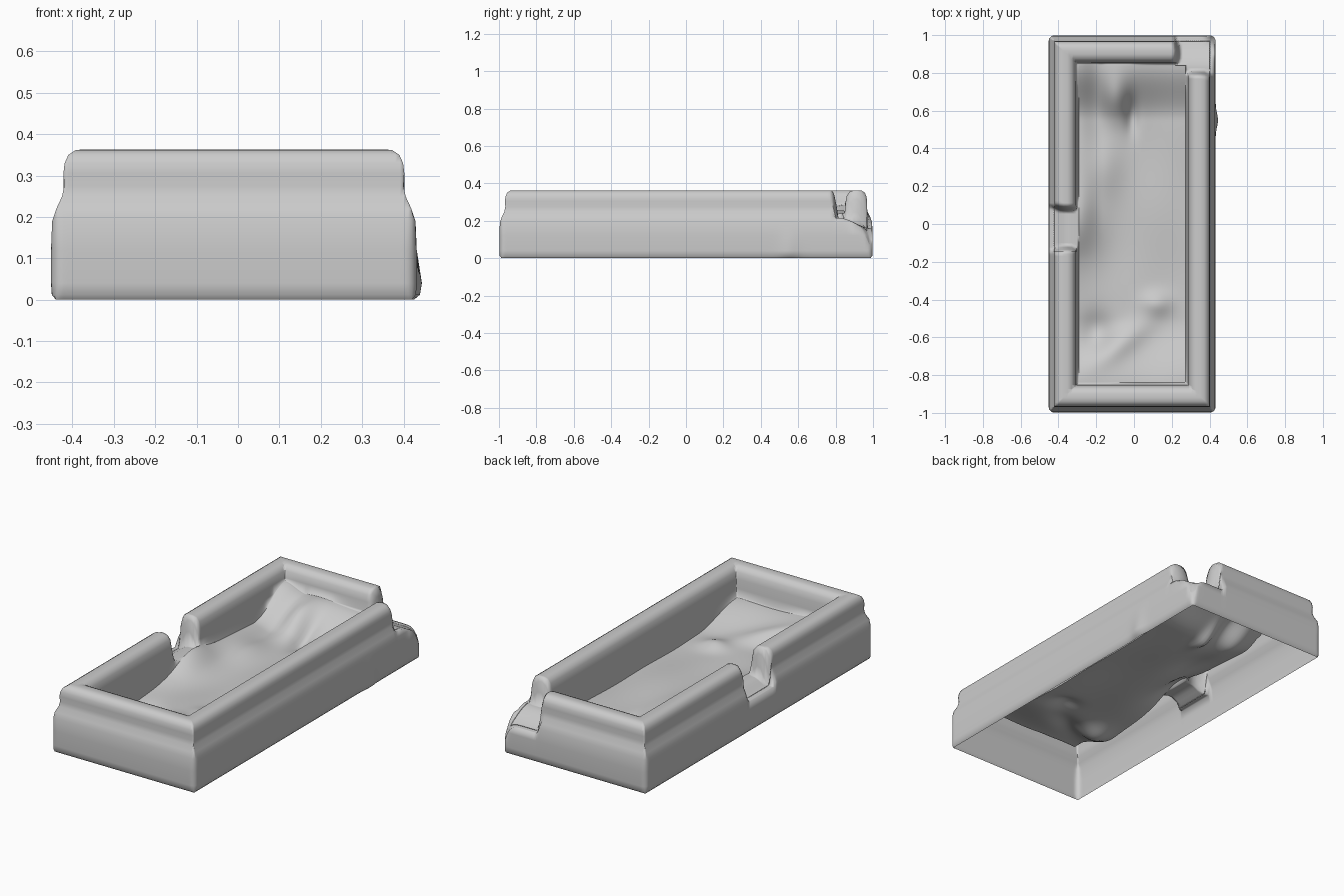
import bpy, bmesh, math

if "Cube" in bpy.data.objects:
    bpy.data.objects.remove(bpy.data.objects["Cube"])

CX, HX, HY = -0.01, 0.442, 0.998
INNER = 0.160

# (inset, height) cross-section of the wall: outside foot, shoulder, rounded rim, inside face
PROFILE = [(0.012, 0.0), (0.002, 0.012), (0, 0.04), (0, 0.12), (0.003, 0.19), (0.013, 0.22),
           (0.027, 0.25), (0.032, 0.275), (0.03, 0.305), (0.033, 0.33), (0.042, 0.35),
           (0.06, 0.362), (0.08, 0.363), (0.10, 0.363), (0.122, 0.357), (0.138, 0.335),
           (0.145, 0.30), (0.149, 0.25), (0.153, 0.21), (INNER, None)]


def clamp(t, lo, hi):
    return max(lo, min(hi, t))


def smooth(t):
    t = clamp(t, 0.0, 1.0)
    return t * t * (3 - 2 * t)


def bump(x, y, cx, cy, sx, sy):
    return math.exp(-((x - cx) / sx) ** 2 - ((y - cy) / sy) ** 2)


def soil_height(x, y):
    z = 0.13 + 0.115 * smooth((y - 0.55) / 0.3) + 0.075 * smooth((-y - 0.5) / 0.35)
    z += 0.04 * smooth((-x - 0.17) / 0.13) * smooth((y + 0.2) / 0.3)   # bank along the left
    z += 0.07 * bump(x, y, -0.32, -0.02, 0.16, 0.18)
    z += 0.03 * bump(x, y, -0.16, 0.3, 0.1, 0.16)
    z += 0.055 * bump(x, y, -0.1, 0.66, 0.07, 0.12)
    z -= 0.035 * bump(x, y, -0.01, 0.58, 0.035, 0.1)
    u, v = (x * 0.8 + y * 0.6), (y * 0.8 - x * 0.6)
    z += 0.035 * bump(u, v, -0.44, -0.46, 0.2, 0.07)
    z += 0.03 * bump(x, y, 0.12, -0.42, 0.08, 0.06)
    z -= 0.04 * bump(x, y, -0.2, -0.57, 0.08, 0.1)
    return z + 0.006 * math.sin(11 * x + 3 * y) * math.cos(8 * y - 4 * x)


def wall_cap(x, y):
    # Broken gaps in the left side and at the back right corner, with rounded rim ends
    def round_end(t):
        return 5 * clamp(t, -0.075, 0.075) ** 2
    left = max(abs(y + 0.025) - 0.09 - round_end(x + 0.36), x + 0.2)
    corner = max(0.815 - y - round_end(x - 0.34), 0.245 - x - round_end(y - 0.91))
    low_l = 0.21 - 0.04 * smooth((-x - 0.34) / 0.1)
    ty = clamp((y - 0.82) / 0.17, 0, 1)
    tip = clamp((x - 0.27) / 0.16, 0, 1) * ty
    low_c = 0.215 - 0.055 * smooth(ty) - 0.10 * smooth(tip ** 4)

    def rise(dist, low):
        return low + (0.365 - low) * math.sqrt(smooth(dist / 0.035))
    return min(rise(left, low_l), rise(corner, low_c))


def outline():
    # Rounded rectangle, densely divided
    a, b, r = HX, HY, 0.03
    corners = [(a - r, b - r), (r - a, b - r), (r - a, r - b), (a - r, r - b)]
    pts = []
    for k in range(4):
        cx, cy = corners[k]
        pts += [(cx + r * math.cos(math.pi / 2 * (k + i / 5)),
                 cy + r * math.sin(math.pi / 2 * (k + i / 5))) for i in range(6)]
        nx, ny = corners[(k + 1) % 4]
        ex = nx + r * round(math.cos(math.pi / 2 * (k + 1)))
        ey = ny + r * round(math.sin(math.pi / 2 * (k + 1)))
        sx, sy = pts[-1]
        n = 75 if k % 2 == 0 else 165
        pts += [(sx + (ex - sx) * i / n, sy + (ey - sy) * i / n) for i in range(1, n)]
    return pts


def finish(bm, name):
    mesh = bpy.data.meshes.new(name)
    bm.to_mesh(mesh)
    bm.free()
    ob = bpy.data.objects.new(name, mesh)
    bpy.context.collection.objects.link(ob)
    for p in mesh.polygons:
        p.use_smooth = True


# Border wall: cross-section swept round the outline and lowered at the gaps
bm = bmesh.new()
rows = []
for d, h in PROFILE:
    row = []
    for px, py in outline():
        x = clamp(px, d - HX, HX - d) + CX
        y = clamp(py, d - HY, HY - d)
        floor, cap = soil_height(x, y), wall_cap(x, y)
        z = floor if h is None else min(h, cap)
        if d > 0.1 and h is not None:
            z = max(z, min(floor, cap))
        if x > 0.3 and h is not None:
            x += 0.014 * bump(y, h, 0.55, 0.03, 0.05, 0.03)
        row.append(bm.verts.new((x, y, z)))
    rows.append(row)
for r0, r1 in zip(rows, rows[1:]):
    n = len(r0)
    for i in range(n):
        j = (i + 1) % n
        bm.faces.new((r0[i], r0[j], r1[j], r1[i]))
bmesh.ops.remove_doubles(bm, verts=bm.verts, dist=0.0003)
finish(bm, "border_wall")

# Uneven soil bed inside the border, open underneath
bm = bmesh.new()
bmesh.ops.create_grid(bm, x_segments=40, y_segments=110, size=1)
for v in bm.verts:
    v.co.x = CX + v.co.x * (HX - INNER)
    v.co.y *= HY - INNER
    v.co.z = soil_height(v.co.x, v.co.y)
finish(bm, "soil_bed")
